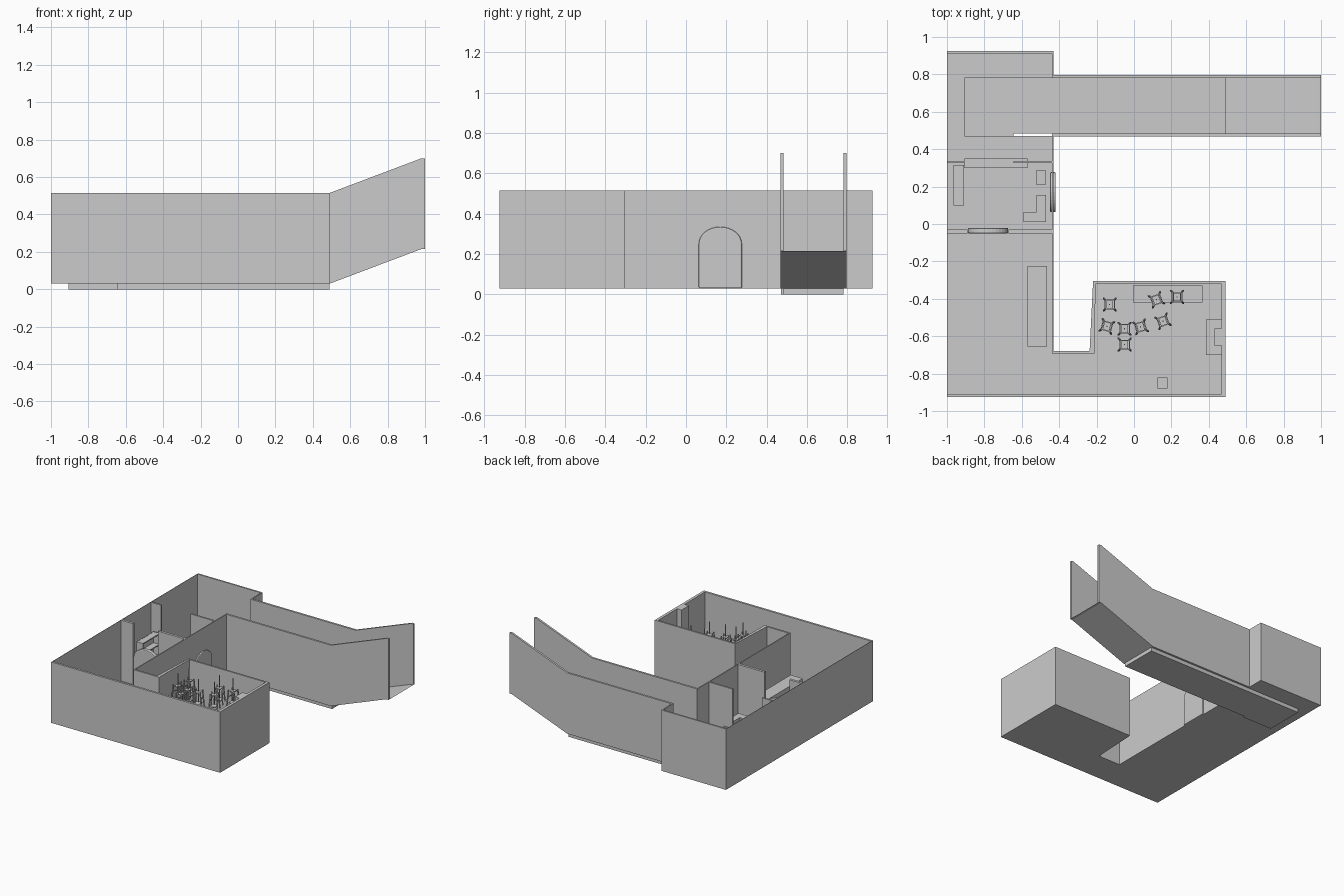
import bpy, math
from mathutils import Matrix

if "Cube" in bpy.data.objects:
    bpy.data.objects.remove(bpy.data.objects["Cube"])

F, T = 0.03, 0.515   # floor level and wall top


def mesh_object(name, verts, faces):
    me = bpy.data.meshes.new(name)
    me.from_pydata(verts, [], faces)
    me.update()
    ob = bpy.data.objects.new(name, me)
    bpy.context.collection.objects.link(ob)
    return ob


def prism(name, pts, depth, place, bottom=True, top=True):
    """Extrude a 2D outline; place(u, v, w) maps it into the model."""
    n = len(pts)
    verts = [place(u, v, w) for w in depth for u, v in pts]
    faces = [(i, (i + 1) % n, (i + 1) % n + n, i + n) for i in range(n)]
    if bottom:
        faces.append(tuple(reversed(range(n))))
    if top:
        faces.append(tuple(range(n, 2 * n)))
    return mesh_object(name, verts, faces)


def plan(u, v, w):
    return (u, v, w)


def box(name, x0, x1, y0, y1, z0=F, z1=T):
    return prism(name, [(x0, y0), (x1, y0), (x1, y1), (x0, y1)], (z0, z1), plan)


def sheet(name, pts):
    return mesh_object(name, [(x, y, F) for x, y in pts], [tuple(range(len(pts)))])


# floors, leaving an opening over the sunken passage
sheet("hall_floor", [(-1, -.925), (.49, -.925), (.49, -.31), (-.215, -.31),
                     (-.235, -.69), (-.43, -.69), (-.43, .47), (-1, .47)])
sheet("back_floor_west", [(-1, .47), (-.905, .47), (-.905, .78), (-1, .78)])
sheet("back_floor_north", [(-1, .78), (-.43, .78), (-.43, .925), (-1, .925)])

# sunken passage floor with low sides
prism("sunken_passage", [(-.905, .47), (-.645, .47), (-.645, .484), (.49, .484),
                         (.49, .78), (-.905, .78)], (0, F), plan, top=False)

# sloping exit floor
mesh_object("exit_ramp", [(.49, .47, F), (.98, .47, .215), (1, .47, .215),
                          (1, .795, .215), (.98, .795, .215), (.49, .795, F)],
            [(0, 1, 4, 5), (1, 2, 3, 4)])

# passage walls that rise with the ramp
side = [(-.43, F), (.49, F), (.98, .215), (1, .215), (1, .70), (.98, .70), (.49, T), (-.43, T)]
for name, y in (("passage_wall_south", .468), ("passage_wall_north", .78)):
    prism(name, side, (y, y + .016), lambda u, v, w: (u, w, v))

# outer walls
for name, *b in [
    ("west_wall", -1, -.997, -.925, .925),
    ("south_wall", -1, .49, -.925, -.908),
    ("north_wall", -1, -.43, .912, .925),
    ("back_room_east_wall", -.438, -.43, .78, .925),
    ("inner_east_wall", -.438, -.43, -.69, .484),
    ("link_north_wall", -.438, -.21, -.692, -.678),
    ("dining_east_wall", .468, .49, -.925, -.31),
    ("dining_north_wall", -.218, .49, -.32, -.306),
]:
    box(name, *b)
prism("dining_west_wall", [(-.238, -.69), (-.212, -.69), (-.205, -.31), (-.219, -.31)],
      (F, T), plan)

# partitions with full height gaps
for name, x0, x1, y0, y1 in [
    ("south_partition_left", -1, -.89, -.05, -.03),
    ("south_partition_right", -.67, -.43, -.05, -.03),
    ("north_partition_left", -1, -.905, .325, .338),
    ("north_partition_right", -.645, -.43, .325, .338),
]:
    box(name, x0, x1, y0, y1)

# arched doors
arch = [(-.107, F), (.107, F)] + [
    (.107 * math.cos(a), .25 + .085 * math.sin(a))
    for a in (math.pi * i / 16 for i in range(17))]
doors = [
    prism("side_door", arch, (-.449, -.419), lambda u, v, w: (w, u + .17, v)),
    prism("inner_door", arch, (-.051, -.021), lambda u, v, w: (u - .78, w, v)),
]
for ob in doors:
    m = ob.modifiers.new("soft_edges", 'BEVEL')
    m.width, m.segments = .006, 2

# counters and furniture
box("serving_counter", -.905, -.57, .30, .35, F, .20)
box("long_counter", -.57, -.465, -.655, -.225, F, .20)
box("sideboard", -.005, .365, -.42, -.33, F, .16)
box("stool", .125, .18, -.88, -.82, F, .11)
box("crate", -.525, -.47, .21, .285, F, .15)
prism("corner_desk", [(-.59, .01), (-.47, .01), (-.47, .155), (-.52, .155),
                      (-.52, .065), (-.59, .065)], (F, .15), plan)

# open shelf unit on the west side
for i, y in enumerate((.10, .307)):
    box(f"shelf_side_{i}", -.965, -.91, y, y + .008, F, .295)
for i in range(4):
    z = F + i * .085
    box(f"shelf_board_{i}", -.965, -.91, .108, .307, z, z + .009)
box("shelf_back", -.965, -.96, .108, .307, F, .295)

# fireplace and chimney
prism("hearth", [(.385, -.70), (.468, -.70), (.468, -.65), (.43, -.65), (.43, -.558),
                 (.468, -.558), (.468, -.51), (.385, -.51)], (F, .20), plan)
box("chimney", .43, .468, -.65, -.558)


# hanging lanterns
def lantern(i, x, y, angle):
    parts = [
        box(f"lantern_{i}_rod", -.003, .003, -.003, .003, .33, .51),
        box(f"lantern_{i}_base", -.022, .022, -.026, .026, .315, .322),
        box(f"lantern_{i}_cap", -.018, .018, -.022, .022, .405, .412),
    ]
    for sx in (-1, 1):
        for sy in (-1, 1):
            post = box(f"lantern_{i}_post", -.004, .004, -.004, .004, .29, .42)
            for v in post.data.vertices:   # posts flare outward at the foot
                k = .033 if v.co.z < .35 else .024
                v.co.x += sx * k
                v.co.y += sy * k
            parts.append(post)
        parts.append(box(f"lantern_{i}_rail", sx * .026 - .003, sx * .026 + .003,
                         -.027, .027, .36, .367))
    for ob in parts:
        ob.data.transform(Matrix.Translation((x, y, 0)) @ Matrix.Rotation(math.radians(angle), 4, 'Z'))


spots = [(-.13, -.43, 0), (.12, -.405, 20), (.23, -.39, 0), (.155, -.52, 20),
         (-.145, -.547, -15), (-.05, -.56, 0), (.035, -.55, 15), (-.05, -.645, 0)]
for i, s in enumerate(spots):
    lantern(i, *s)
